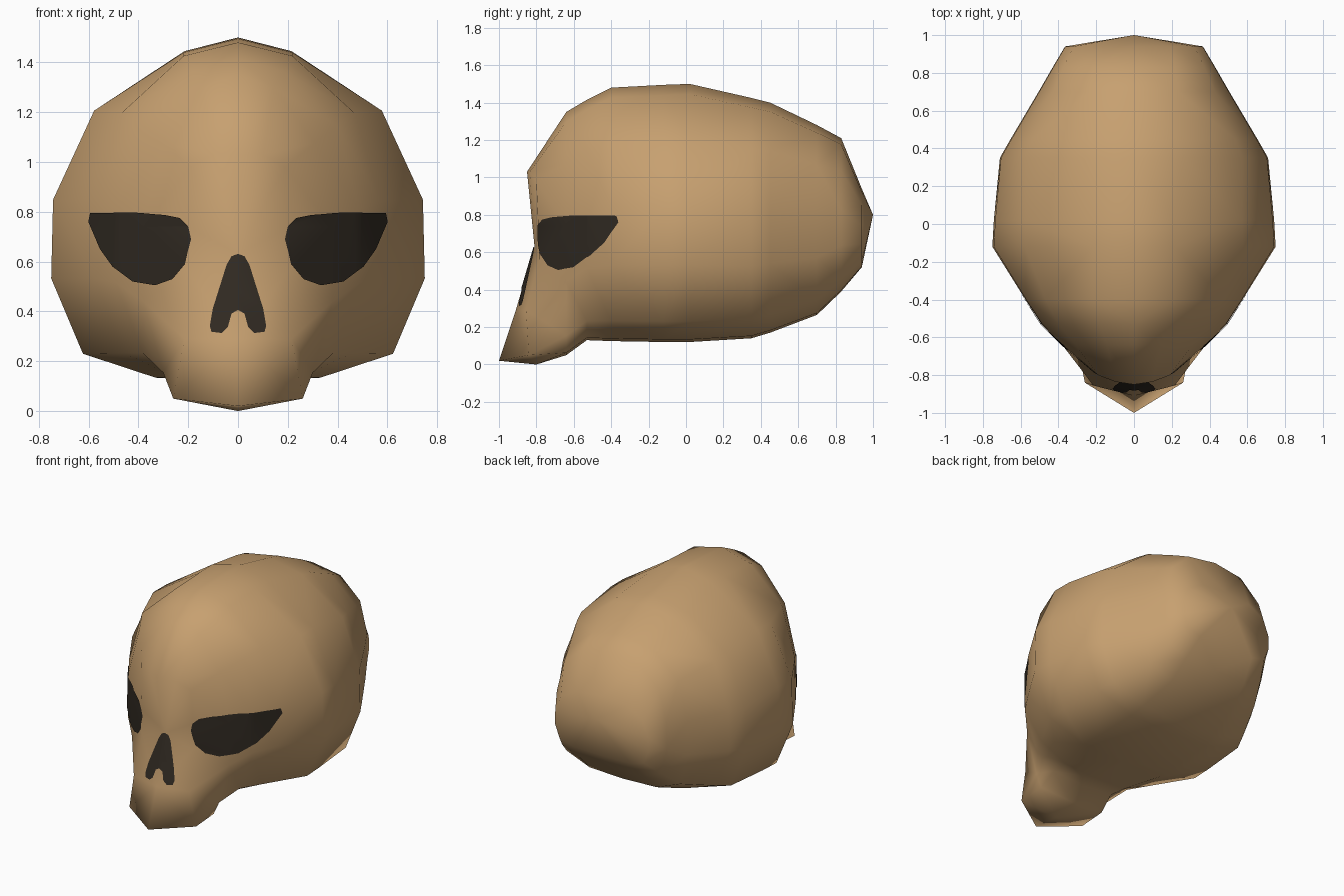
import bpy, bmesh, math
from mathutils import Vector

if "Cube" in bpy.data.objects:
    bpy.data.objects.remove(bpy.data.objects["Cube"])


def material(name, rgb):
    m = bpy.data.materials.new(name)
    m.diffuse_color = (*rgb, 1)
    m.use_nodes = True
    m.node_tree.nodes["Principled BSDF"].inputs["Base Color"].default_value = m.diffuse_color
    return m


BONE = material("tan bone", (0.57, 0.352, 0.162))
DARK = material("dark socket", (0.03, 0.023, 0.016))

# Half cross-section of the skull (width fraction, height fraction), top to bottom
PROFILE = [(0, 1), (.29, .96), (.77, .79), (.99, .53), (1, .30), (.83, .08), (.44, .01), (0, 0)]

# Rings back to front: y, half width, bottom z, top z, lower widths, fullness of the top
RINGS = [(.94, .365, .52, .94, .90, .60, .50), (.83, .43, .39, 1.21, .90, .58, .55),
         (.70, .505, .265, 1.28, .88, .52, .62), (.45, .653, .17, 1.40, .85, .46, .75),
         (.35, .71, .14, 1.425, .84, .44, .82), (.02, .742, .12, 1.5, .83, .44, 1),
         (-.12, .75, .12, 1.495, .83, .44, 1), (-.40, .575, .125, 1.48, .80, .44, .78),
         (-.53, .49, .13, 1.415, .78, .50, .78), (-.64, .38, .05, 1.35, .79, .68, .8)]

# Edge of the face plane, brow to chin
FACE = [(0, -.85, 1.03), (.10, -.835, 1.03), (.19, -.80, .98), (.20, -.79, .74),
        (.20, -.785, .56), (.215, -.855, .29), (.26, -.84, .05), (0, -.8, 0)]

# Front-view outlines of the painted hollows (x, z)
EYE = [(.188, .69), (.20, .745), (.23, .775), (.29, .787), (.42, .797), (.59, .795), (.597, .76),
       (.55, .65), (.50, .58), (.42, .52), (.33, .505), (.26, .53), (.21, .59)]
NOSE = [(0, .63), (.025, .62), (.045, .585), (.10, .41), (.112, .34), (.105, .317),
        (.065, .312), (.04, .335), (.025, .39), (0, .405)]


def half_skull():
    bm = bmesh.new()
    rows = []
    for y, w, zb, zt, low, base, full in RINGS:
        row = []
        for i, (u, v) in enumerate(PROFILE):
            u = {5: low, 6: base}.get(i, u ** full)
            row.append(bm.verts.new((u * w, y, zb + v * (zt - zb))))
        rows.append(row)
    rows.append([bm.verts.new(p) for p in FACE])
    n = len(PROFILE)
    for a, b in zip(rows, rows[1:]):
        for i in range(n - 1):
            bm.faces.new((a[i], a[i + 1], b[i + 1], b[i]))
    # back of the head
    pole = bm.verts.new((0, 1, .8))
    for i in range(n - 1):
        bm.faces.new((rows[0][i], pole, rows[0][i + 1]))
    # nose bridge and front of the upper jaw
    f = rows[-1]
    bridge = bm.verts.new((0, -.81, .63))
    nose = bm.verts.new((0, -.91, .29))
    tip = bm.verts.new((0, -1, .02))
    for i in range(4):
        bm.faces.new((f[i], f[i + 1], bridge))
    bm.faces.new((bridge, f[4], f[5], nose))
    bm.faces.new((nose, f[5], f[6], tip))
    bm.faces.new((f[6], f[7], tip))
    bmesh.ops.recalc_face_normals(bm, faces=bm.faces[:])
    if sum(q.normal.x * q.calc_area() for q in bm.faces) < 0:
        bmesh.ops.reverse_faces(bm, faces=bm.faces[:])
    bmesh.ops.triangulate(bm, faces=bm.faces[:])
    bm.normal_update()
    return bm


def inside(x, z, poly):
    hit = False
    for (x1, z1), (x2, z2) in zip(poly, poly[1:] + poly[:1]):
        if (z1 > z) != (z2 > z) and x < x1 + (z - z1) * (x2 - x1) / (z2 - z1):
            hit = not hit
    return hit


def finish(bm, name, mat):
    me = bpy.data.meshes.new(name)
    bm.to_mesh(me)
    bm.free()
    me.materials.append(mat)
    ob = bpy.data.objects.new(name, me)
    bpy.context.collection.objects.link(ob)
    me.shade_smooth()
    mod = ob.modifiers.new("mirror", 'MIRROR')
    mod.merge_threshold = 0.001
    return ob


def hollow(name, poly):
    # thin plate cut from the skull surface along the outline
    bm = half_skull()
    away = [q for q in bm.faces if q.normal.y > -.05 or q.calc_center_median().y > 0]
    bmesh.ops.delete(bm, geom=away, context='FACES')
    for (x1, z1), (x2, z2) in zip(poly, poly[1:] + poly[:1]):
        if x1 == x2 == 0:
            continue
        bmesh.ops.bisect_plane(bm, geom=bm.verts[:] + bm.edges[:] + bm.faces[:], dist=1e-5,
                               plane_co=(x1, 0, z1), plane_no=Vector((z2 - z1, 0, x1 - x2)).normalized())
    out = []
    for q in bm.faces:
        c = q.calc_center_median()
        if not inside(c.x, c.z, poly):
            out.append(q)
    bmesh.ops.delete(bm, geom=out, context='FACES')
    bm.normal_update()
    for v, nrm in [(v, v.normal.copy()) for v in bm.verts]:
        on_seam = v.co.x < 1e-4
        v.co += nrm * .005
        if on_seam:
            v.co.x = 0
    return finish(bm, name, DARK)


# Skull, eye sockets and nose opening
finish(half_skull(), "skull", BONE)
hollow("eye_sockets", EYE)
hollow("nose_opening", NOSE)
